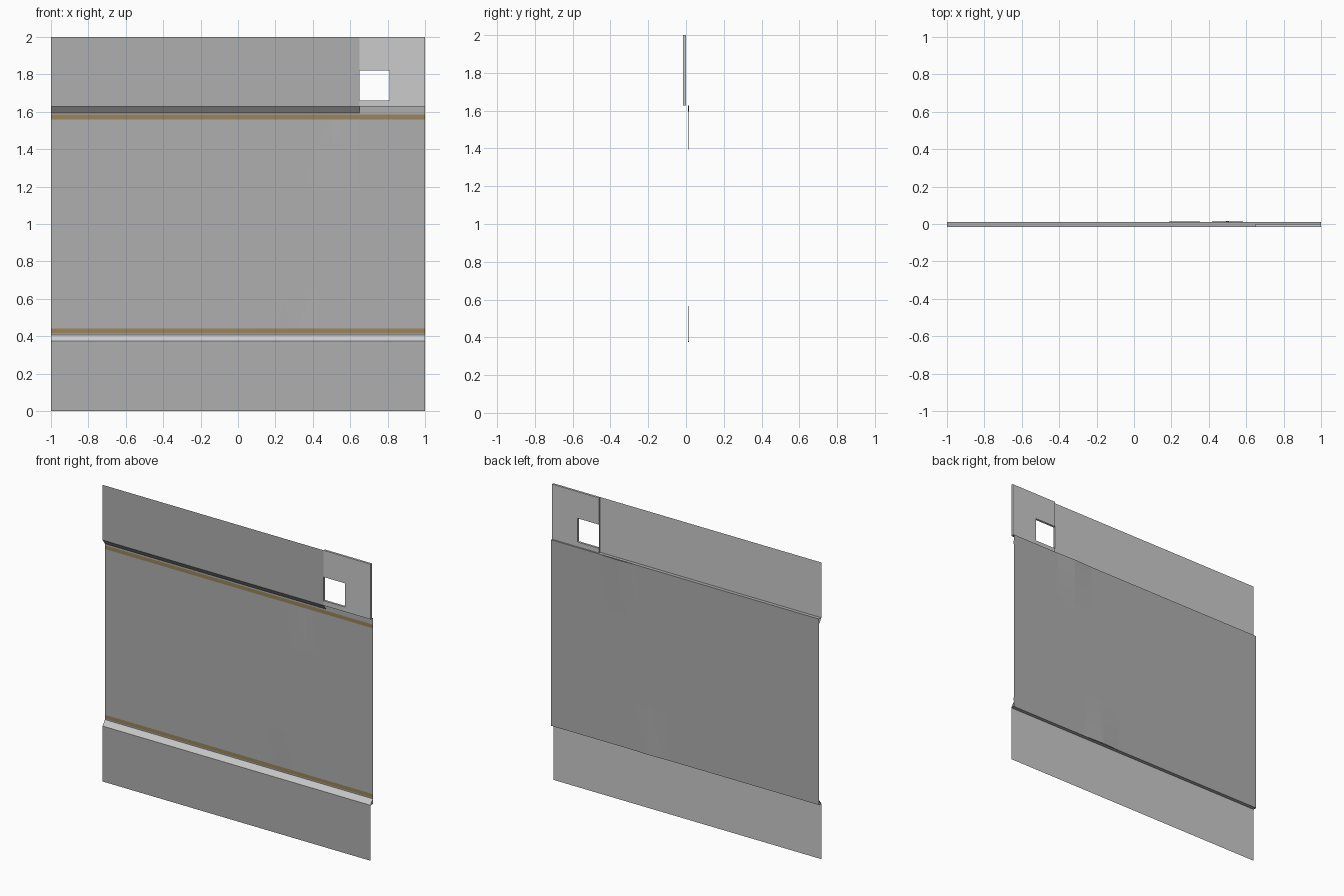
import bpy

if "Cube" in bpy.data.objects:
    bpy.data.objects.remove(bpy.data.objects["Cube"])

FRONT, CORNER, BACK = -0.015, 0.0, 0.010
LOW, HIGH = 0.374, 1.628          # edges of the recessed field
SPLIT = 0.65                      # where the corner plate starts


def material(name, rgb):
    m = bpy.data.materials.new(name)
    m.diffuse_color = (*rgb, 1)
    m.use_nodes = True
    m.node_tree.nodes["Principled BSDF"].inputs["Base Color"].default_value = m.diffuse_color
    return m


DARK = material("dark_grey", (0.43, 0.43, 0.43))
LIGHT = material("light_grey", (0.8, 0.8, 0.8))
BROWN = material("brown", (0.32, 0.23, 0.10))


def add_mesh(name, verts, faces, mat):
    me = bpy.data.meshes.new(name)
    me.from_pydata(verts, [], faces)
    me.update()
    me.materials.append(mat)
    ob = bpy.data.objects.new(name, me)
    bpy.context.collection.objects.link(ob)
    return ob


def sheet(name, x0, x1, profile, mat):
    """Extrude an open (y, z) profile along x."""
    verts = [(x, y, z) for y, z in profile for x in (x0, x1)]
    faces = [(2 * i, 2 * i + 1, 2 * i + 3, 2 * i + 2)
             for i in range(len(profile) - 1)]
    return add_mesh(name, verts, faces, mat)


# Outer boards: dark facing with a light backing just behind it
for name, x1, z0, z1 in (("bottom_board", 1, 0, LOW),
                         ("top_board", SPLIT, HIGH, 2)):
    sheet(name + "_face", -1, x1, [(FRONT, z0), (FRONT, z1)], DARK)
    b = FRONT + 0.0006
    sheet(name + "_backing", -1, x1, [(b, z1), (b, z0)], LIGHT)

# Sloped trims between the boards and the recessed field
sheet("bottom_bevel", -1, 1, [(FRONT, LOW), (BACK, 0.408)], LIGHT)
sheet("top_bevel", -1, SPLIT, [(BACK, 1.594), (FRONT, HIGH)], DARK)

# Horizontal returns closing the field behind the trims
sheet("bottom_return", -1, 1, [(BACK, LOW), (FRONT, LOW)], DARK)
sheet("top_return", -1, 1, [(FRONT, HIGH), (BACK, HIGH)], DARK)


# Recessed field with two shallow bulges on its back edges
def bulge(x, z):
    top = max(0, 1 - abs(x - 0.5) / 0.14) * max(0, (z - 1.25) / (HIGH - 1.25))
    low = max(0, 1 - abs(x - 0.27) / 0.14) * max(0, (0.7 - z) / (0.7 - LOW))
    return 0.005 * (top + low)


NX, NZ = 100, 24
verts = []
for j in range(NZ + 1):
    z = LOW + (HIGH - LOW) * j / NZ
    for i in range(NX + 1):
        x = -1 + 2 * i / NX
        verts.append((x, BACK + bulge(x, z), z))
w = NX + 1
faces = [(j * w + i, j * w + i + 1, (j + 1) * w + i + 1, (j + 1) * w + i)
         for j in range(NZ) for i in range(NX)]
add_mesh("recessed_field", verts, faces, DARK)

# Brown stripes
for name, z0, z1 in (("lower_stripe", 0.416, 0.441),
                     ("upper_stripe", 1.559, 1.584)):
    sheet(name, -1, 1, [(BACK - 0.0015, z0), (BACK - 0.0015, z1)], BROWN)

# Corner plate: a thin slab with a square window
xs = (SPLIT, 0.81, 1)
zs = (HIGH, 1.66, 1.82, 2)
verts = [(x, y, z) for y in (FRONT, CORNER) for z in zs for x in xs]


def vid(s, i, j):
    return s * 12 + j * 3 + i


cells = [(i, j) for i in range(2) for j in range(3) if (i, j) != (0, 1)]
faces, edges = [], {}
for i, j in cells:
    ring = [(i, j), (i + 1, j), (i + 1, j + 1), (i, j + 1)]
    faces.append([vid(0, *p) for p in ring])
    faces.append([vid(1, *p) for p in reversed(ring)])
    for a, b in zip(ring, ring[1:] + ring[:1]):
        edges[(a, b)] = True
for a, b in edges:
    if (b, a) not in edges:       # rim walls on every open border
        faces.append([vid(0, *b), vid(0, *a), vid(1, *a), vid(1, *b)])
add_mesh("corner_plate", verts, faces, LIGHT)
# Jamb beside the window
sheet_x = SPLIT
add_mesh("window_jamb", [(sheet_x, y, z) for y, z in
         ((FRONT, 1.66), (CORNER, 1.66), (CORNER, 1.82), (FRONT, 1.82))],
         [(0, 1, 2, 3)], LIGHT)
